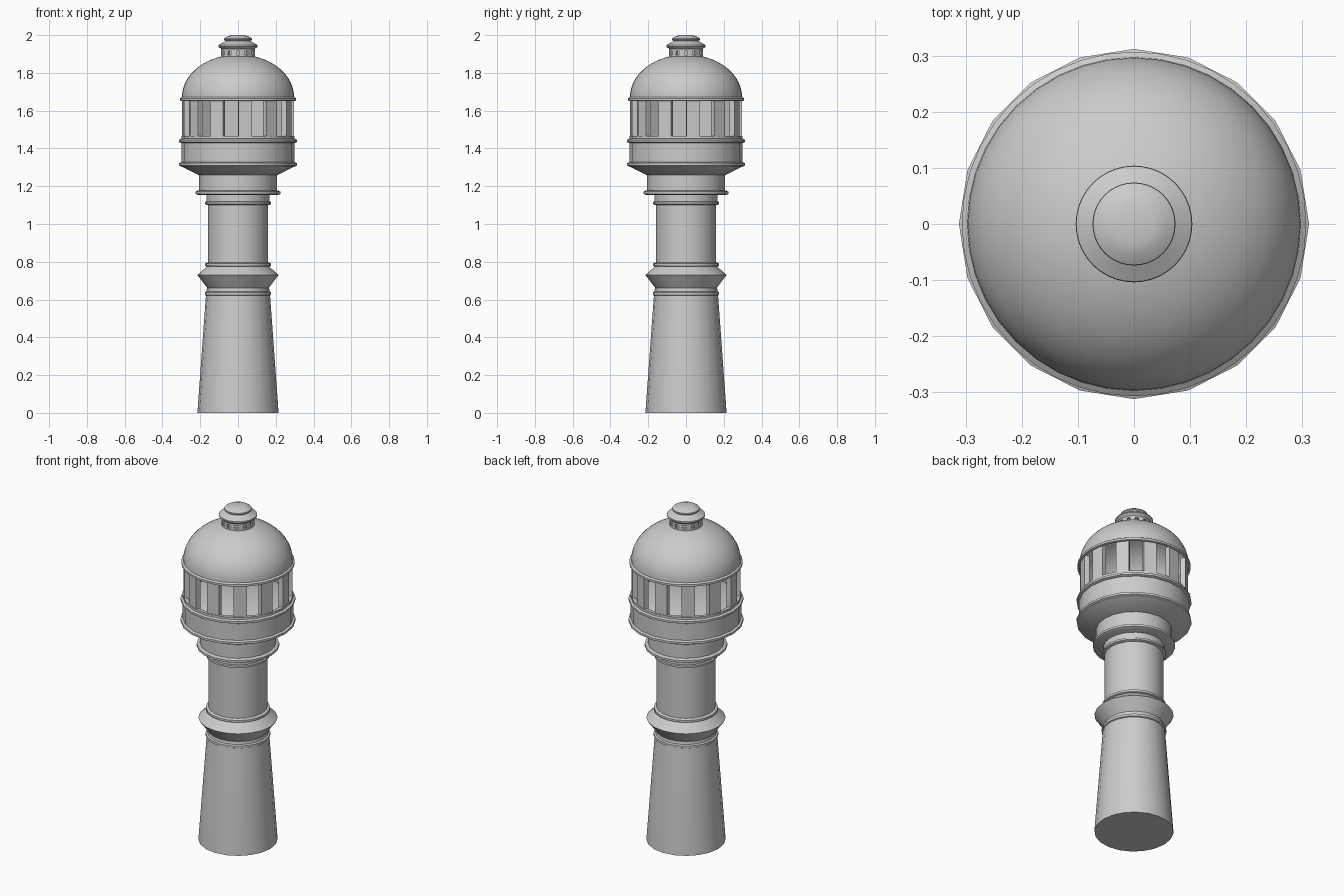
import bpy, bmesh, math

if "Cube" in bpy.data.objects:
    bpy.data.objects.remove(bpy.data.objects["Cube"])


def finish(bm, name, smooth=True):
    bmesh.ops.recalc_face_normals(bm, faces=bm.faces)
    mesh = bpy.data.meshes.new(name)
    bm.to_mesh(mesh)
    bm.free()
    ob = bpy.data.objects.new(name, mesh)
    bpy.context.collection.objects.link(ob)
    bpy.ops.object.select_all(action='DESELECT')
    ob.select_set(True)
    bpy.context.view_layer.objects.active = ob
    if smooth:
        bpy.ops.object.shade_smooth_by_angle(angle=math.radians(30))
    return ob


def lathe(name, profile, sides=20, capped=True):
    """Turn an (r, z) profile around z; capped closes both ends."""
    bm = bmesh.new()
    rings = [[bm.verts.new((r * math.cos(k * math.tau / sides),
                            r * math.sin(k * math.tau / sides), z))
              for k in range(sides)] for r, z in profile]
    for a, b in zip(rings, rings[1:]):
        for k in range(sides):
            n = (k + 1) % sides
            bm.faces.new((a[k], a[n], b[n], b[k]))
    if capped:
        bm.faces.new(rings[0])
        bm.faces.new(rings[-1])
    return finish(bm, name)


def ring_of_boxes(name, count, start, radius, z, size):
    """Boxes around z; size is (radial, tangential, vertical)."""
    bm = bmesh.new()
    corners = [(x, y, h) for x in (-.5, .5) for y in (-.5, .5) for h in (-.5, .5)]
    quads = [(0, 1, 3, 2), (4, 6, 7, 5), (0, 4, 5, 1),
             (2, 3, 7, 6), (0, 2, 6, 4), (1, 5, 7, 3)]
    for i in range(count):
        a = math.radians(start) + i * math.tau / count
        c, s = math.cos(a), math.sin(a)
        vs = []
        for x, y, h in corners:
            r, t = radius + x * size[0], y * size[1]
            vs.append(bm.verts.new((r * c - t * s, r * s + t * c, z + h * size[2])))
        for q in quads:
            bm.faces.new([vs[j] for j in q])
    return finish(bm, name, smooth=False)


def band(name, r, z0, z1):
    """Rounded moulding ring."""
    d = (z1 - z0) * 0.25
    lathe(name, [(r - .012, z0), (r, z0 + d), (r, z1 - d), (r - .012, z1)])


# Tower shaft
lathe("tapered_base", [(.215, 0), (.17, .62), (.165, .66)])
band("base_band", .176, .618, .645)
lathe("flared_collar", [(.15, .645), (.215, .73), (.165, .775)])
band("collar_band", .174, .772, .797)
lathe("upper_shaft", [(.16, .77), (.16, 1.16)])
band("shaft_band", .174, 1.10, 1.122)
lathe("shaft_cap", [(.167, 1.12), (.167, 1.16)])
band("gallery_flange", .224, 1.153, 1.178)
lathe("gallery_neck", [(.207, 1.17), (.207, 1.27)])

# Lookout room: flared underside, parapet, recessed floor
lathe("lookout_parapet", [(.20, 1.255), (.30, 1.305), (.30, 1.465),
                          (.28, 1.465), (.28, 1.36)])
band("parapet_lower_band", .312, 1.303, 1.328)
band("parapet_upper_band", .312, 1.428, 1.452)

# Window posts
ring_of_boxes("window_posts", 12, 7.5, .279, 1.56, (.028, .072, .20))

# Dome roof, open underneath
dome = [(.296, 1.65), (.307, 1.653), (.307, 1.665), (.297, 1.672)]
for i in range(1, 15):
    t = math.radians(5.2 * i)
    dome.append((.297 * math.cos(t), 1.672 + .225 * math.sin(t)))
dome.append((.03, 1.897))
roof = lathe("dome_roof", dome, sides=40, capped=False)

# Roof lantern with small openings
lantern = lathe("roof_lantern", [(.09, 1.875), (.09, 1.928)], sides=40)
cutter = ring_of_boxes("lantern_cutter", 12, 0, .09, 1.906, (.03, .018, .022))
cutter.hide_render = True
cutter.hide_viewport = True
mod = lantern.modifiers.new("openings", 'BOOLEAN')
mod.operation = 'DIFFERENCE'
mod.object = cutter
mod.solver = 'EXACT'

# Lantern cap
lathe("lantern_cap", [(.085, 1.922), (.104, 1.94), (.103, 1.947), (.07, 1.966),
                      (.067, 1.972)], sides=40)
lathe("cap_button", [(.066, 1.968), (.074, 1.976), (.073, 1.983),
                     (.055, 1.994), (.035, 2.0)], sides=40)
